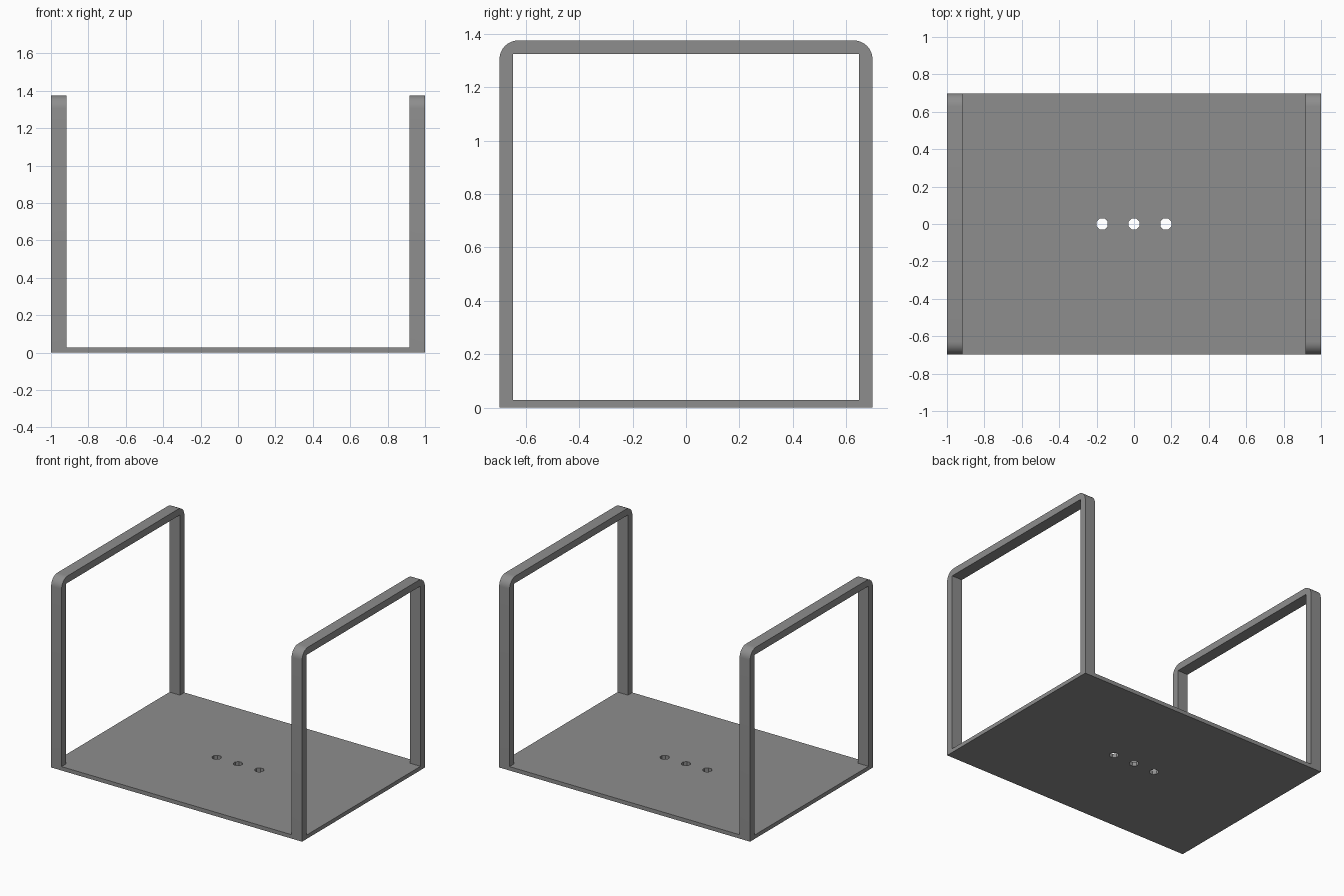
import bpy, bmesh, math

cube = bpy.data.objects.get("Cube")
if cube:
    bpy.data.objects.remove(cube, do_unlink=True)

HALF_X, HALF_Y, HEIGHT = 1.0, 0.699, 1.376
BASE = 0.028          # floor thickness
RAIL_X = 0.083        # side frame width
RAIL_Y = 0.05         # side frame thickness
RADIUS = 0.07         # outer corner radius

grey = bpy.data.materials.new("plain grey")
grey.use_nodes = True
colour = (0.27, 0.27, 0.27, 1)
grey.diffuse_color = colour
grey.node_tree.nodes["Principled BSDF"].inputs["Base Color"].default_value = colour


def prism(name, profile, half_x):
    """Extrude a (y, z) profile along x, centred on x = 0."""
    bm = bmesh.new()
    face = bm.faces.new([bm.verts.new((-half_x, y, z)) for y, z in profile])
    ext = bmesh.ops.extrude_face_region(bm, geom=[face])
    verts = [v for v in ext["geom"] if isinstance(v, bmesh.types.BMVert)]
    bmesh.ops.translate(bm, verts=verts, vec=(2 * half_x, 0, 0))
    bmesh.ops.recalc_face_normals(bm, faces=bm.faces)
    mesh = bpy.data.meshes.new(name)
    bm.to_mesh(mesh)
    bm.free()
    mesh.materials.append(grey)
    obj = bpy.data.objects.new(name, mesh)
    bpy.context.collection.objects.link(obj)
    return obj


def rectangle(half_y, low, high):
    return [(-half_y, low), (half_y, low), (half_y, high), (-half_y, high)]


def cut(target, cutter):
    """Subtract the cutter, then discard it."""
    cutter.hide_render = True
    mod = target.modifiers.new("cut", "BOOLEAN")
    mod.operation, mod.solver, mod.object = "DIFFERENCE", "EXACT", cutter
    bpy.context.view_layer.objects.active = target
    bpy.ops.object.modifier_apply(modifier=mod.name)
    bpy.data.objects.remove(cutter, do_unlink=True)


# Solid block with rounded upper front and back corners
outline = [(-HALF_Y, 0), (HALF_Y, 0)]
for side, start in ((1, 0), (-1, 90)):
    for i in range(9):
        a = math.radians(start + 90 * i / 8)
        outline.append((side * (HALF_Y - RADIUS) + RADIUS * math.cos(a),
                        HEIGHT - RADIUS + RADIUS * math.sin(a)))
holder = prism("base_with_side_frames", outline, HALF_X)

# Open space between the two side frames
cut(holder, prism("middle_cutter", rectangle(1, BASE, 2), HALF_X - RAIL_X))

# Window through both side frames
cut(holder, prism("window_cutter",
                  rectangle(HALF_Y - RAIL_Y, BASE, HEIGHT - RAIL_Y), 2))

# Row of three screw holes in the floor
for x in (-0.17, 0, 0.17):
    bpy.ops.mesh.primitive_cylinder_add(vertices=8, radius=0.032, depth=0.2,
                                        location=(x, 0, 0),
                                        rotation=(0, 0, math.pi / 8))
    cut(holder, bpy.context.object)

# Soft corners, sharp edges
bpy.ops.object.select_all(action="DESELECT")
holder.select_set(True)
bpy.context.view_layer.objects.active = holder
bpy.ops.object.shade_smooth_by_angle(angle=math.radians(30))
